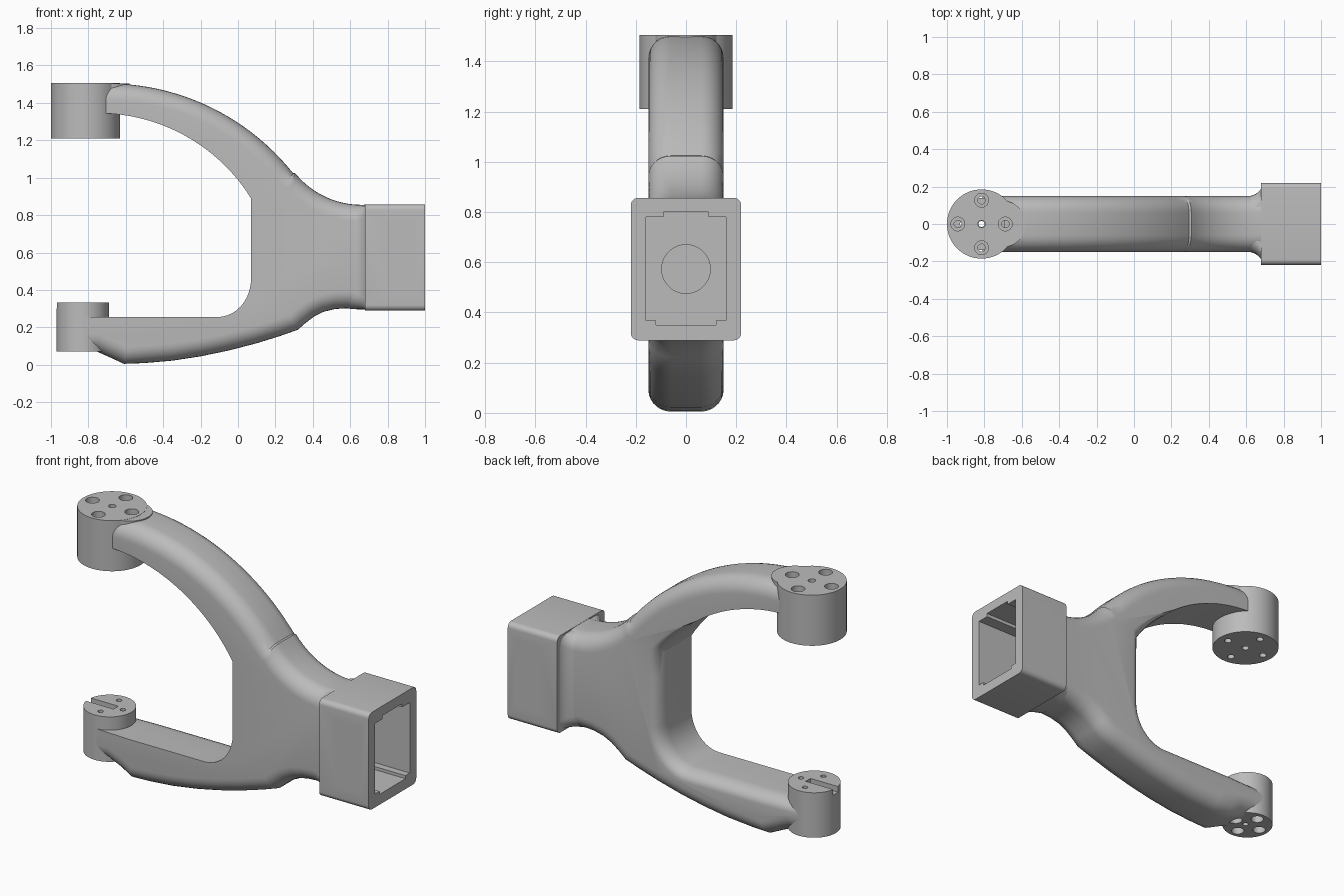
import bpy, bmesh, math
from mathutils import Vector, Matrix

if "Cube" in bpy.data.objects:
    bpy.data.objects.remove(bpy.data.objects["Cube"])

grey = bpy.data.materials.new("machined_grey")
grey.use_nodes = True
grey.diffuse_color = (0.5, 0.5, 0.5, 1)
grey.node_tree.nodes["Principled BSDF"].inputs["Base Color"].default_value = (0.5, 0.5, 0.5, 1)


def make(name, bm):
    bmesh.ops.recalc_face_normals(bm, faces=bm.faces)
    mesh = bpy.data.meshes.new(name)
    bm.to_mesh(mesh)
    bm.free()
    mesh.materials.append(grey)
    obj = bpy.data.objects.new(name, mesh)
    bpy.context.collection.objects.link(obj)
    return obj


def loft(bm, loops):
    """Skin closed loops of equal length and cap both ends."""
    rings = [[bm.verts.new(p) for p in loop] for loop in loops]
    n = len(rings[0])
    for a, b in zip(rings, rings[1:]):
        for i in range(n):
            j = (i + 1) % n
            bm.faces.new((a[i], a[j], b[j], b[i]))
    bm.faces.new(rings[0][::-1])
    bm.faces.new(rings[-1])


def rod(bm, x, y, z0, z1, r, seg=24):
    """Upright cylinder between two heights."""
    ring = [(x + r * math.cos(2 * math.pi * i / seg),
             y + r * math.sin(2 * math.pi * i / seg)) for i in range(seg)]
    loft(bm, [[(*p, z) for p in ring] for z in (z0, z1)])


def arc(cx, cz, rx, rz, a0, a1, n):
    angles = [math.radians(a0 + (a1 - a0) * i / n) for i in range(n + 1)]
    return [(cx + rx * math.cos(a), cz + rz * math.sin(a)) for a in angles]


def rounded_rect(x, hy, hz, r, cz=0.573):
    loop = []
    for k, (sy, sz) in enumerate(((1, 1), (-1, 1), (-1, -1), (1, -1))):
        corner = arc(sy * (hy - r), cz + sz * (hz - r), r, r, 90 * k, 90 * k + 90, 6)
        loop += [(x, y, z) for y, z in corner]
    return loop


# Fork body: outline in x-z, outer edges rounded, inner edges rounded on the back only
top = [(0.72, 0.857)] + arc(0.66, 1.31, 0.455, 0.455, -90, -141, 12)
top += arc(-0.7, 0.234, 1.27, 1.27, 38.5, 89, 22) + [(-0.815, 1.503)]
inner = [(-0.815, 1.345)] + arc(-0.75, 0.379, 0.966, 0.966, 90, 32, 22)
inner += [(0.07, 0.75), (0.07, 0.6)]
inner += arc(-0.11, 0.46, 0.18, 0.205, 0, -90, 10) + [(-0.6, 0.255), (-0.83, 0.255)]
bottom = [(-0.83, 0.075), (-0.76, 0.073), (-0.69, 0.042), (-0.61, 0.005),
          (-0.5, 0.009), (-0.35, 0.022), (-0.2, 0.045), (-0.05, 0.076),
          (0.1, 0.115), (0.22, 0.152), (0.32, 0.187), (0.36, 0.222), (0.41, 0.26),
          (0.46, 0.284), (0.52, 0.298), (0.58, 0.302), (0.64, 0.296), (0.72, 0.292)]
outline = top + inner + bottom
is_inner = [False] * len(top) + [True] * len(inner) + [False] * len(bottom)

normals = []
for i, (x, z) in enumerate(outline):
    p = Vector(outline[i])
    d0 = (p - Vector(outline[i - 1])).normalized()
    d1 = (Vector(outline[(i + 1) % len(outline)]) - p).normalized()
    t = d0 + d1
    n = Vector((t.y, -t.x)).normalized()
    if x < -0.8 or x > 0.7:
        n = Vector((0, math.copysign(1, n.y)))
    normals.append(n)

RADIUS, HALF = 0.09, 0.15
loops = []
STEPS = 7
for side in (-1, 1):
    for k in range(STEPS + 1):
        a = math.pi / 2 * (STEPS - k if side < 0 else k) / STEPS
        y = side * (HALF - RADIUS + RADIUS * math.sin(a))
        inset = RADIUS * (1 - math.cos(a))
        loop = []
        for (x, z), n, ins in zip(outline, normals, is_inner):
            w = 1.0
            if ins:
                fade = min(1, max(0, (1.15 - z) / 0.26))
                w = 0.7 * fade if side > 0 else 0
            narrow = 0.93 if x < -0.65 and z < 0.3 else 1
            loop.append((x - n.x * inset * w, y * narrow, z - n.y * inset * w))
        loops.append(loop)
bm = bmesh.new()
loft(bm, loops)
parts = [make("fork_body", bm)]

# Flared neck running into the socket
bm = bmesh.new()
flare = []
for k in range(9):
    a = math.pi / 2 * k / 8
    flare.append(rounded_rect(0.6 + 0.085 * math.sin(a), 0.148 + 0.065 * (1 - math.cos(a)),
                              0.276, 0.09 - 0.04 * k / 8))
loft(bm, flare)
parts.append(make("flared_neck", bm))

# Square socket
bm = bmesh.new()
loft(bm, [rounded_rect(x, 0.22, 0.284, 0.03) for x in (0.68, 1.0)])
socket = make("socket", bm)
parts.append(socket)

# Upper and lower pivot bosses
UX, LX = -0.815, -0.83
bm = bmesh.new()
rod(bm, UX, 0, 1.21, 1.506, 0.185, 64)
parts.append(make("upper_boss", bm))
bm = bmesh.new()
rod(bm, -0.705, 0, 1.4, 1.505, 0.125, 48)
parts.append(make("upper_boss_pad", bm))
bm = bmesh.new()
rod(bm, LX, 0, 0.07, 0.333, 0.14, 64)
parts.append(make("lower_boss", bm))

# Cutters: through holes, then counterbores and recesses
drill = bmesh.new()
bore = bmesh.new()
rod(drill, UX, 0, 1.1, 1.6, 0.02)
rod(drill, UX, 0, -0.1, 0.5, 0.016)
for k in range(4):
    c, s = round(math.cos(k * math.pi / 2)), round(math.sin(k * math.pi / 2))
    rod(drill, UX + 0.127 * c, 0.127 * s, 1.1, 1.6, 0.02)
    rod(bore, UX + 0.127 * c, 0.127 * s, 1.4, 1.6, 0.037)
    rod(drill, LX + 0.085 * c, 0.085 * s, -0.1, 0.5, 0.015)
    rod(bore, LX + 0.085 * c, 0.085 * s, -0.1, 0.16, 0.035)
# cross-bolt holes through the socket walls
side = bmesh.new()
for x in (0.81, 0.935):
    for z in (0.4, 0.75):
        rod(side, x, -z, -0.4, 0.4, 0.02)
bmesh.ops.rotate(side, verts=side.verts, matrix=Matrix.Rotation(math.pi / 2, 3, 'X'))
for v in side.verts:
    v.co.z = abs(v.co.z)
# cable slot on the lower boss
slot = [(-1.1, -0.022), (LX + 0.04, -0.022), (LX + 0.04, 0.022), (-1.1, 0.022)]
loft(bore, [[(x, y, z) for x, y in slot] for z in (0.3, 0.5)])
# stepped socket cavity
half = [(0.12, 0.35), (0.12, 0.368), (0.16, 0.368), (0.16, 0.78), (0.09, 0.78), (0.09, 0.8)]
section = half + [(-y, z) for y, z in reversed(half)]
cavity = bmesh.new()
loft(cavity, [[(x, y, z) for y, z in section] for x in (0.73, 1.2)])
# round recess in the socket floor
recess = bmesh.new()
ring = arc(0, 0.573, 0.097, 0.097, 0, 352.5, 47)
loft(recess, [[(x, y, z) for y, z in ring] for x in (0.62, 0.8)])


def cut(targets, bm):
    cutter = make("cutter", bm)
    cutter.hide_render = True
    for obj in targets:
        mod = obj.modifiers.new("cut", 'BOOLEAN')
        mod.operation = 'DIFFERENCE'
        mod.solver = 'EXACT'
        mod.object = cutter
        bpy.ops.object.select_all(action='DESELECT')
        obj.select_set(True)
        bpy.context.view_layer.objects.active = obj
        bpy.ops.object.modifier_apply(modifier=mod.name)
    bpy.data.objects.remove(cutter)


bosses = [p for p in parts if "boss" in p.name or p.name == "fork_body"]
cut(bosses, drill)
cut(bosses, bore)
cut([socket], cavity)
cut([socket], side)
cut(parts[:3], recess)

# Smooth shading with crisp edges
bpy.ops.object.select_all(action='DESELECT')
for obj in parts:
    obj.select_set(True)
bpy.context.view_layer.objects.active = parts[0]
bpy.ops.object.shade_smooth_by_angle(angle=math.radians(30))
